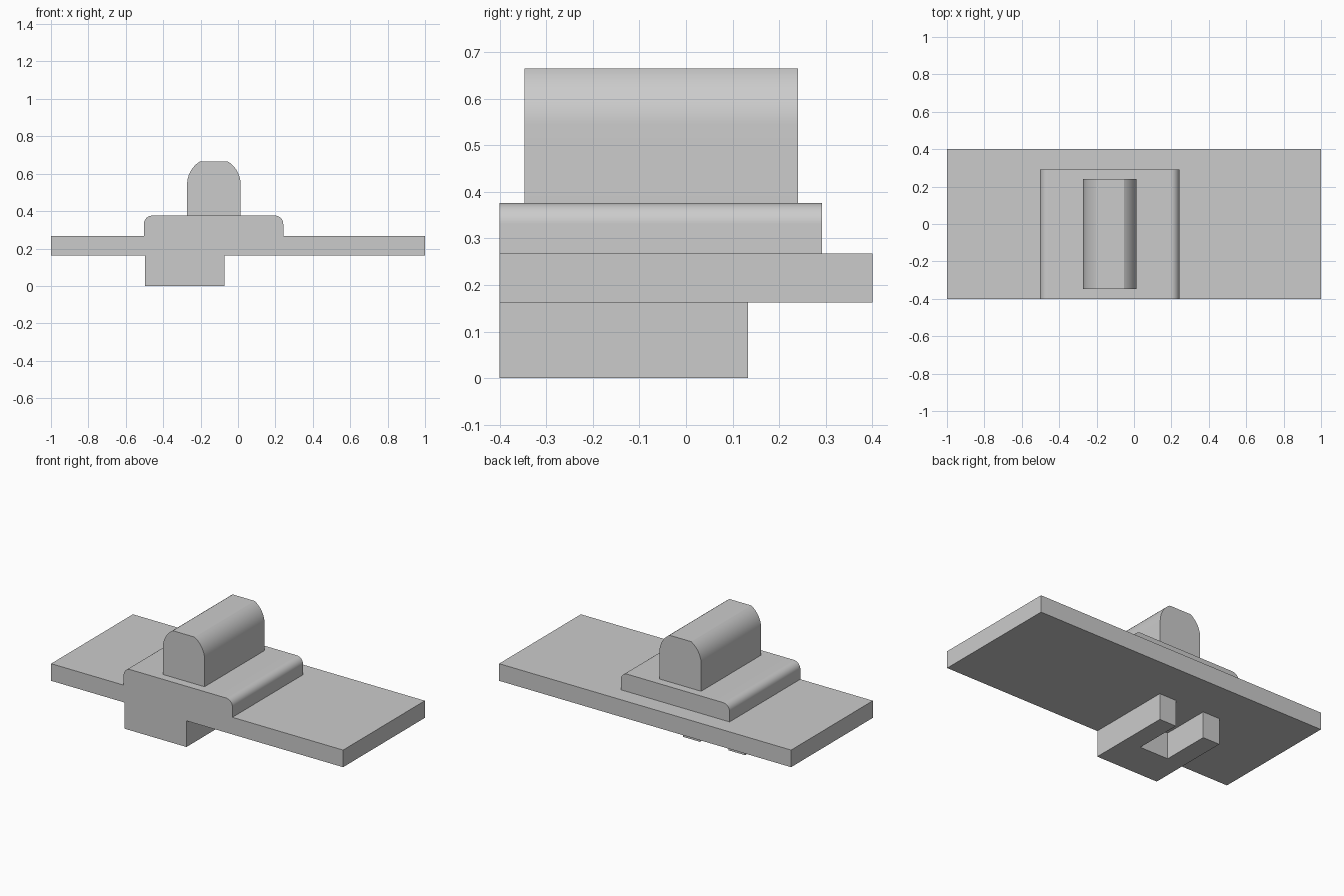
import bpy
import bmesh
from math import sin, cos, asin, pi

cube = bpy.data.objects.get("Cube")
if cube:
    bpy.data.objects.remove(cube, do_unlink=True)

grey = bpy.data.materials.new("light_grey")
grey.use_nodes = True
colour = (0.6, 0.6, 0.6, 1)
grey.diffuse_color = colour
grey.node_tree.nodes["Principled BSDF"].inputs["Base Color"].default_value = colour


def extrude_part(name, outline, offset, smooth=False):
    """Extrude a closed 3D outline by an offset vector into a solid."""
    bm = bmesh.new()
    face = bm.faces.new([bm.verts.new(p) for p in outline])
    result = bmesh.ops.extrude_face_region(bm, geom=[face], use_keep_orig=True)
    moved = [v for v in result["geom"] if isinstance(v, bmesh.types.BMVert)]
    bmesh.ops.translate(bm, verts=moved, vec=offset)
    bmesh.ops.recalc_face_normals(bm, faces=bm.faces)
    mesh = bpy.data.meshes.new(name)
    bm.to_mesh(mesh)
    bm.free()
    mesh.materials.append(grey)
    obj = bpy.data.objects.new(name, mesh)
    bpy.context.collection.objects.link(obj)
    if smooth:
        bpy.ops.object.select_all(action="DESELECT")
        obj.select_set(True)
        bpy.context.view_layer.objects.active = obj
        bpy.ops.object.shade_smooth_by_angle(angle=pi / 6)
    return obj


def domed_part(name, x0, x1, z0, z1, y0, y1, radius, sweep, steps=12):
    """Bar along y with both upper corners rounded by an arc of the given sweep."""
    zc = z1 - radius * sin(sweep)
    arc = [(radius * (1 - cos(sweep * i / steps)), zc + radius * sin(sweep * i / steps))
           for i in range(steps + 1)]
    side = [(0, z0)] + arc
    outline = [(x0 + d, y0, z) for d, z in side]
    outline += [(x1 - d, y0, z) for d, z in reversed(side)]
    return extrude_part(name, outline, (0, y1 - y0, 0), smooth=True)


plate_bottom, plate_top, step_top, knob_top = 0.162, 0.268, 0.376, 0.665
front = -0.4

# Wide flat plate
plate = [(-1, front, plate_bottom), (1, front, plate_bottom),
         (1, 0.4, plate_bottom), (-1, 0.4, plate_bottom)]
extrude_part("base_plate", plate, (0, 0, plate_top - plate_bottom))

# Raised step with rounded long edges
domed_part("raised_step", -0.503, 0.242, plate_top, step_top, front, 0.292, 0.045, pi / 2)

# Slider knob: a round top cut off flat
knob_radius = 0.143
domed_part("slider_knob", -0.272, 0.014, step_top, knob_top, -0.347, 0.24,
           knob_radius, asin(0.122 / knob_radius))

# U-shaped foot, open towards the back
left, right, arm, back, slot = -0.498, -0.073, 0.115, 0.133, -0.17
foot = [(left, front), (right, front), (right, back), (right - arm, back),
        (right - arm, slot), (left + arm, slot), (left + arm, back), (left, back)]
extrude_part("slotted_foot", [(x, y, 0) for x, y in foot], (0, 0, plate_bottom))
